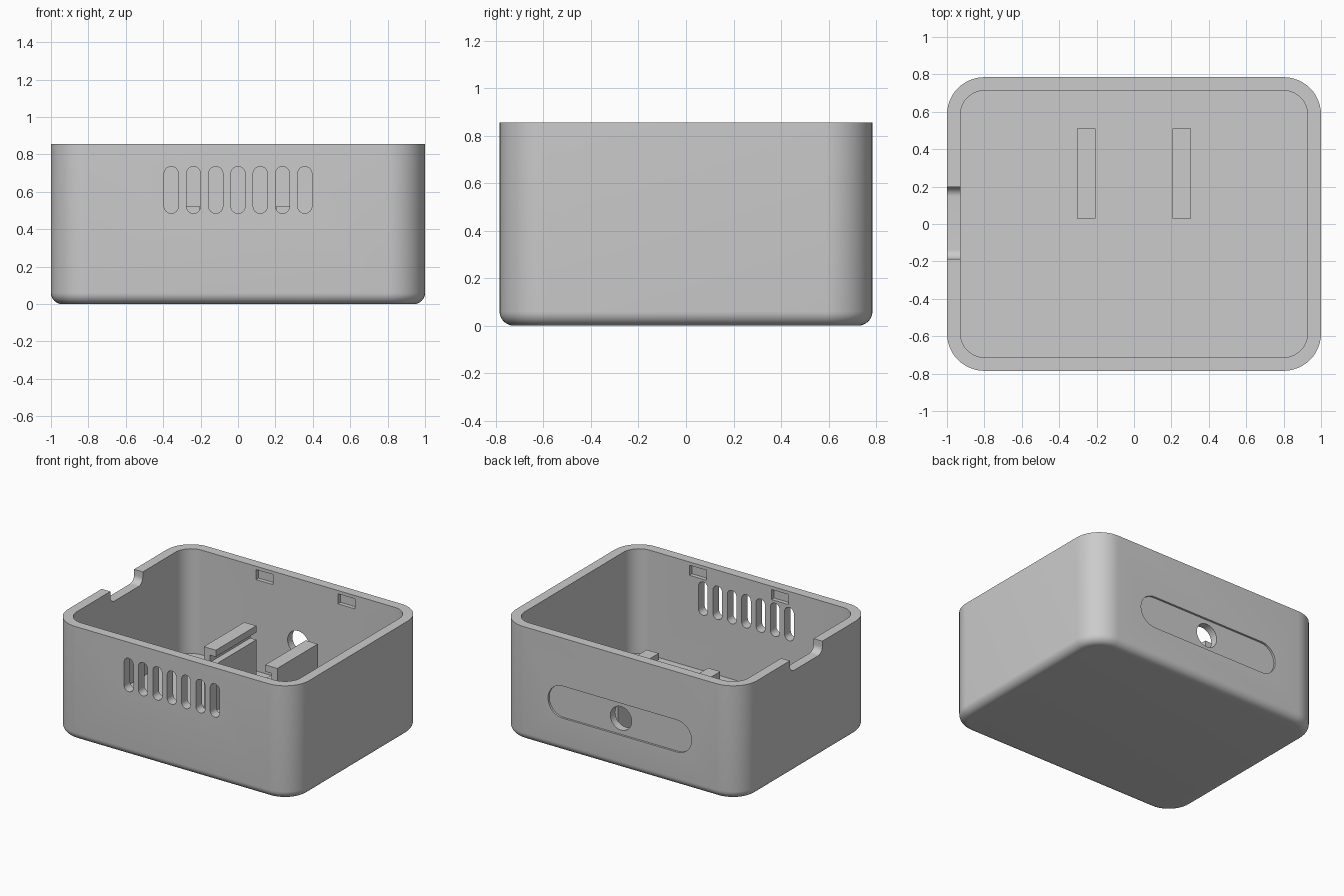
import bpy
import bmesh
import math

if "Cube" in bpy.data.objects:
    bpy.data.objects.remove(bpy.data.objects["Cube"], do_unlink=True)

grey = bpy.data.materials.new("light_grey_plastic")
grey.use_nodes = True
grey.diffuse_color = (0.6, 0.6, 0.6, 1)
grey.node_tree.nodes["Principled BSDF"].inputs["Base Color"].default_value = (0.6, 0.6, 0.6, 1)

HALF_X, HALF_Y, HEIGHT = 1.0, 0.785, 0.855
WALL, FLOOR, CORNER, FILLET = 0.072, 0.07, 0.2, 0.06


def rounded(cu, cv, hu, hv, r, steps=12):
    """Rounded rectangle outline as (u, v) points."""
    pts = []
    for q, (su, sv) in enumerate([(1, 1), (-1, 1), (-1, -1), (1, -1)]):
        for i in range(steps + 1):
            a = (q + i / steps) * math.pi / 2
            pts.append((cu + su * (hu - r) + r * math.cos(a),
                        cv + sv * (hv - r) + r * math.sin(a)))
    return pts


def loft(name, loops):
    """Skin a stack of equal outlines and cap both ends."""
    bm = bmesh.new()
    rings = [[bm.verts.new(p) for p in loop] for loop in loops]
    n = len(rings[0])
    for a, b in zip(rings, rings[1:]):
        for i in range(n):
            j = (i + 1) % n
            bm.faces.new((a[i], a[j], b[j], b[i]))
    bm.faces.new(rings[0])
    bm.faces.new(rings[-1])
    bmesh.ops.remove_doubles(bm, verts=bm.verts, dist=1e-5)
    bmesh.ops.recalc_face_normals(bm, faces=bm.faces)
    mesh = bpy.data.meshes.new(name)
    bm.to_mesh(mesh)
    bm.free()
    mesh.materials.append(grey)
    obj = bpy.data.objects.new(name, mesh)
    bpy.context.collection.objects.link(obj)
    return obj


def prism(name, outline, axis, lo, hi):
    """Extrude an outline along x, y or z."""
    place = {"x": lambda u, v, w: (w, u, v),
             "y": lambda u, v, w: (u, w, v),
             "z": lambda u, v, w: (u, v, w)}[axis]
    return loft(name, [[place(u, v, w) for u, v in outline] for w in (lo, hi)])


def select_only(obj):
    bpy.ops.object.select_all(action="DESELECT")
    obj.select_set(True)
    bpy.context.view_layer.objects.active = obj


def cut(target, cutter):
    """Subtract the cutter and discard it."""
    mod = target.modifiers.new("cut", "BOOLEAN")
    mod.operation, mod.solver, mod.object = "DIFFERENCE", "EXACT", cutter
    select_only(target)
    bpy.ops.object.modifier_apply(modifier=mod.name)
    bpy.data.objects.remove(cutter, do_unlink=True)


# Outer body with a filleted underside
loops = []
for i in range(9):
    a = i / 8 * math.pi / 2
    inset, z = FILLET * (1 - math.sin(a)), FILLET * (1 - math.cos(a))
    loops.append([(x, y, z) for x, y in
                  rounded(0, 0, HALF_X - inset, HALF_Y - inset, CORNER - inset)])
loops.append([(x, y, HEIGHT) for x, y in rounded(0, 0, HALF_X, HALF_Y, CORNER)])
case = loft("open_case", loops)

# Hollow interior
inner_x, inner_y = HALF_X - WALL, HALF_Y - WALL
cut(case, prism("cavity_cutter", rounded(0, 0, inner_x, inner_y, CORNER - WALL),
                "z", FLOOR, 1.2))

# Row of vent slots in the front wall
for i in range(7):
    cut(case, prism("vent_cutter", rounded((i - 3) * 0.119, 0.61, 0.038, 0.125, 0.038, 8),
                    "y", -0.9, -0.6))

# Cable notch in the rim of the right wall
cut(case, prism("notch_cutter", rounded(0.005, 0.965, 0.192, 0.2, 0.05), "x", -1.1, -0.8))

# Shallow label recess and round hole in the back wall
cut(case, prism("recess_cutter", rounded(0, 0.375, 0.595, 0.12, 0.12),
                "y", HALF_Y - 0.015, 0.9))
cut(case, prism("hole_cutter", rounded(0, 0.375, 0.088, 0.088, 0.088), "y", 0.6, 0.9))

# Blind lid-catch pockets inside the front and back walls
for side in (-1, 1):
    for x in (-0.28, 0.4):
        ends = sorted((side * 0.65, side * (inner_y + 0.03)))
        box = [(x - 0.07, 0.755), (x + 0.07, 0.755), (x + 0.07, 0.83), (x - 0.07, 0.83)]
        cut(case, prism("catch_cutter", box, "y", *ends))

# Pair of rails with grooves facing each other
rails = []
for label, s in (("right", -1), ("left", 1)):
    section = [(0.305, 0.05), (0.305, 0.525), (0.205, 0.525), (0.205, 0.475),
               (0.255, 0.475), (0.255, 0.42), (0.205, 0.42), (0.205, 0.05)]
    rails.append(prism(label + "_rail", [(s * x, z) for x, z in section], "y", 0.03, 0.51))

for obj in [case] + rails:
    select_only(obj)
    bpy.ops.object.shade_smooth_by_angle(angle=math.radians(30))
